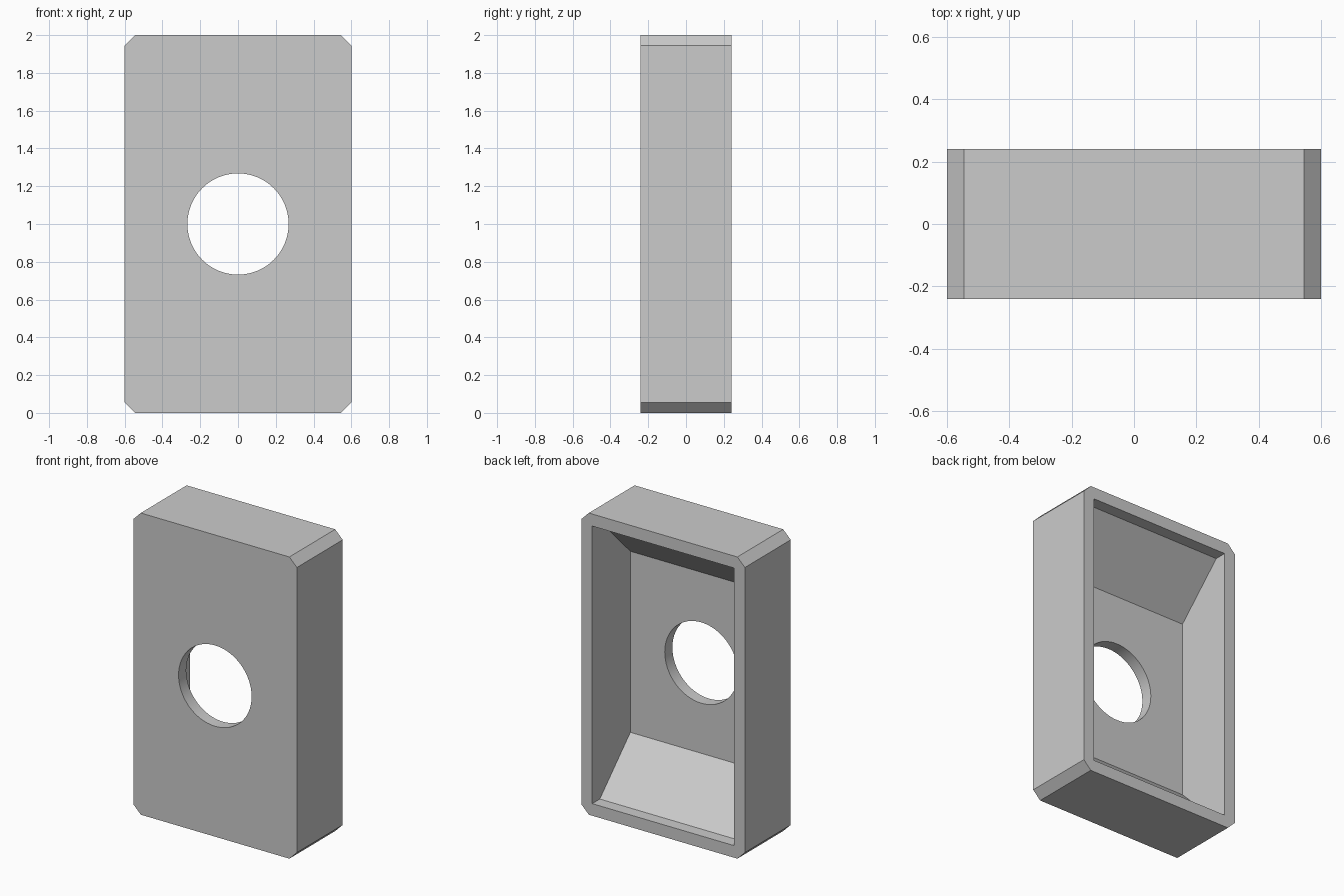
import bpy
import bmesh
from mathutils import Matrix

cube = bpy.data.objects.get("Cube")
if cube:
    bpy.data.objects.remove(cube, do_unlink=True)

WIDTH, DEPTH, HEIGHT = 1.2, 0.48, 2.0
BEVEL, WALL, SLOPE = 0.055, 0.08, 0.32
HOLE_RADIUS = 0.268
BACK = DEPTH / 2
MID = HEIGHT / 2

grey = bpy.data.materials.new("light_grey")
grey.use_nodes = True
colour = (0.6, 0.6, 0.6, 1)
grey.diffuse_color = colour
grey.node_tree.nodes["Principled BSDF"].inputs["Base Color"].default_value = colour


def add_object(name, bm):
    bmesh.ops.recalc_face_normals(bm, faces=bm.faces)
    mesh = bpy.data.meshes.new(name)
    bm.to_mesh(mesh)
    bm.free()
    mesh.materials.append(grey)
    obj = bpy.data.objects.new(name, mesh)
    bpy.context.collection.objects.link(obj)
    return obj


def prism(name, outline, shift):
    """Extrude a closed outline along a vector."""
    bm = bmesh.new()
    face = bm.faces.new([bm.verts.new(p) for p in outline])
    result = bmesh.ops.extrude_face_region(bm, geom=[face], use_keep_orig=True)
    verts = [v for v in result["geom"] if isinstance(v, bmesh.types.BMVert)]
    bmesh.ops.translate(bm, verts=verts, vec=shift)
    return add_object(name, bm)


def cut(target, cutter):
    cutter.hide_render = True
    cutter.hide_set(True)
    mod = target.modifiers.new(cutter.name, "BOOLEAN")
    mod.operation = "DIFFERENCE"
    mod.solver = "EXACT"
    mod.object = cutter


# Block with four chamfered corners
w, h = WIDTH / 2, MID
quarter = [(w, h - BEVEL), (w - BEVEL, h)]
half = quarter + [(-x, z) for x, z in reversed(quarter)]
outline = half + [(-x, -z) for x, z in half]
housing = prism("housing", [(x, -BACK, z + MID) for x, z in outline], (0, DEPTH, 0))

# Pocket open at the back: straight lip, then sloping floor and ceiling
side = w - WALL
lower = [(BACK + 0.1, h - WALL), (BACK - WALL, h - WALL),
         (WALL - BACK, h - WALL - SLOPE)]
profile = lower + [(y, -z) for y, z in reversed(lower)]
pocket = prism("pocket_cutter", [(-side, y, z + MID) for y, z in profile],
               (2 * side, 0, 0))
cut(housing, pocket)

# Round hole through the front plate
bm = bmesh.new()
bmesh.ops.create_cone(bm, cap_ends=True, segments=64, radius1=HOLE_RADIUS,
                      radius2=HOLE_RADIUS, depth=DEPTH,
                      matrix=Matrix.Translation((0, -BACK, MID))
                      @ Matrix.Rotation(1.5707963, 4, "X"))
cut(housing, add_object("hole_cutter", bm))

# Apply the cuts, remove the cutters and smooth only the hole
bpy.context.view_layer.objects.active = housing
housing.select_set(True)
for name in [m.name for m in housing.modifiers]:
    bpy.ops.object.modifier_apply(modifier=name)
for name in ("pocket_cutter", "hole_cutter"):
    bpy.data.objects.remove(bpy.data.objects[name], do_unlink=True)
bpy.ops.object.shade_smooth_by_angle(angle=0.5)
